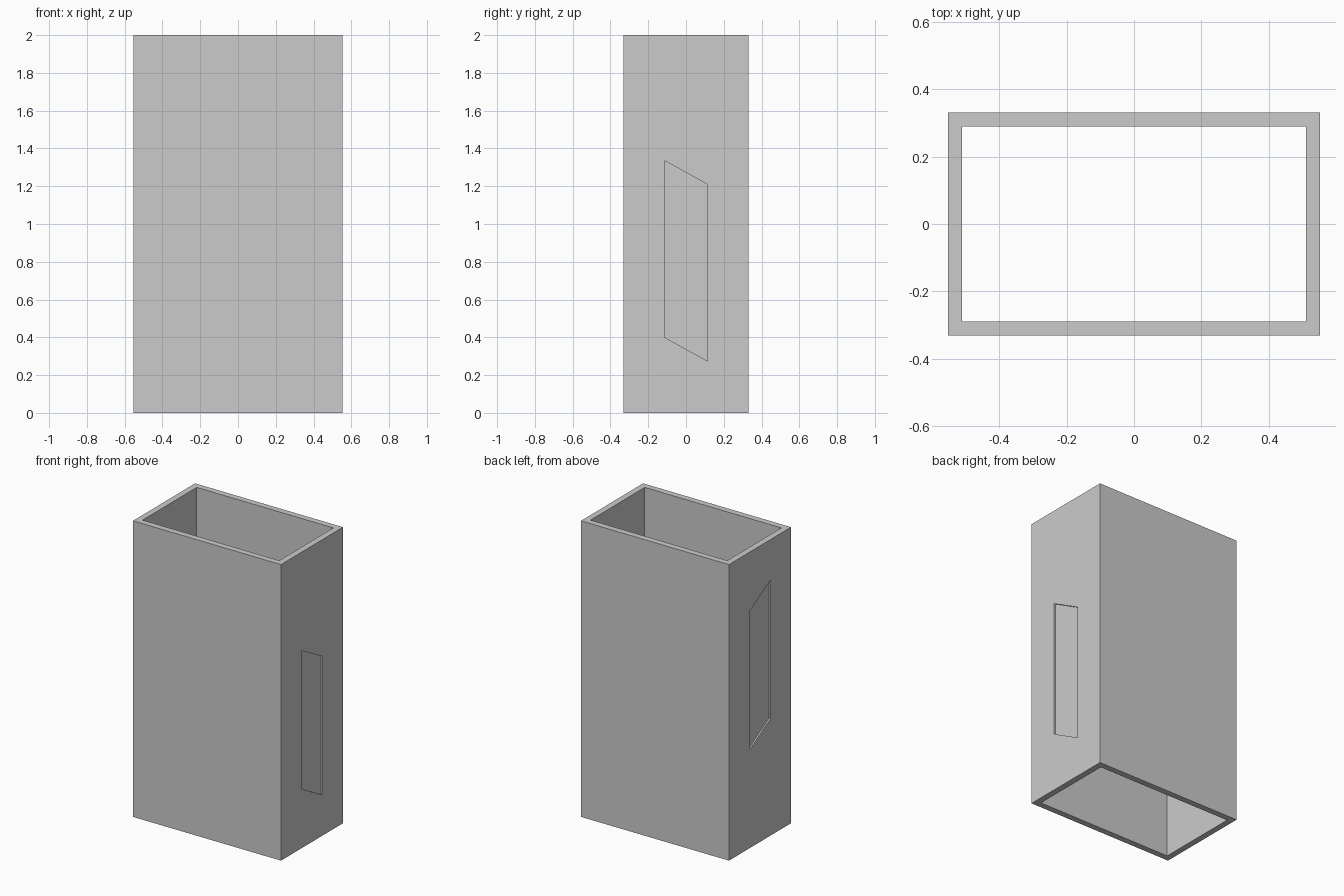
import bpy
import bmesh

if "Cube" in bpy.data.objects:
    bpy.data.objects.remove(bpy.data.objects["Cube"])

HX, HY, H = 0.553, 0.331, 2.0    # outer half sizes and height
WALL, DEPTH = 0.042, 0.01        # wall thickness, recess depth


def prism(name, profile, offset):
    """Extrude a flat profile by an offset vector into a closed solid."""
    bm = bmesh.new()
    face = bm.faces.new([bm.verts.new(p) for p in profile])
    ext = bmesh.ops.extrude_face_region(bm, geom=[face], use_keep_orig=True)
    moved = [g for g in ext["geom"] if isinstance(g, bmesh.types.BMVert)]
    bmesh.ops.translate(bm, verts=moved, vec=offset)
    bmesh.ops.recalc_face_normals(bm, faces=bm.faces)
    mesh = bpy.data.meshes.new(name)
    bm.to_mesh(mesh)
    bm.free()
    obj = bpy.data.objects.new(name, mesh)
    bpy.context.collection.objects.link(obj)
    return obj


def rect(hx, hy, z):
    return [(-hx, -hy, z), (hx, -hy, z), (hx, hy, z), (-hx, hy, z)]


# Rectangular sleeve body
sleeve = prism("sleeve", rect(HX, HY, 0), (0, 0, H))

# Through bore, open at top and bottom
cutters = [prism("bore_cutter", rect(HX - WALL, HY - WALL, -0.1), (0, 0, H + 0.2))]

# Slanted shallow recesses; the left one is the right one inverted about the centre
slant = [(-0.113, 0.40), (0.113, 0.275), (0.113, 1.21), (-0.113, 1.335)]
for side, name in ((1, "right_recess_cutter"), (-1, "left_recess_cutter")):
    profile = [(side * (HX - DEPTH), side * y, H / 2 + side * (z - H / 2))
               for y, z in slant]
    cutters.append(prism(name, profile, (side * 0.1, 0, 0)))

# Cut the body
bpy.context.view_layer.objects.active = sleeve
for cutter in cutters:
    cutter.hide_render = True
    mod = sleeve.modifiers.new(cutter.name, 'BOOLEAN')
    mod.operation = 'DIFFERENCE'
    mod.solver = 'EXACT'
    mod.object = cutter
    bpy.ops.object.modifier_apply(modifier=mod.name)
    bpy.data.objects.remove(cutter)
